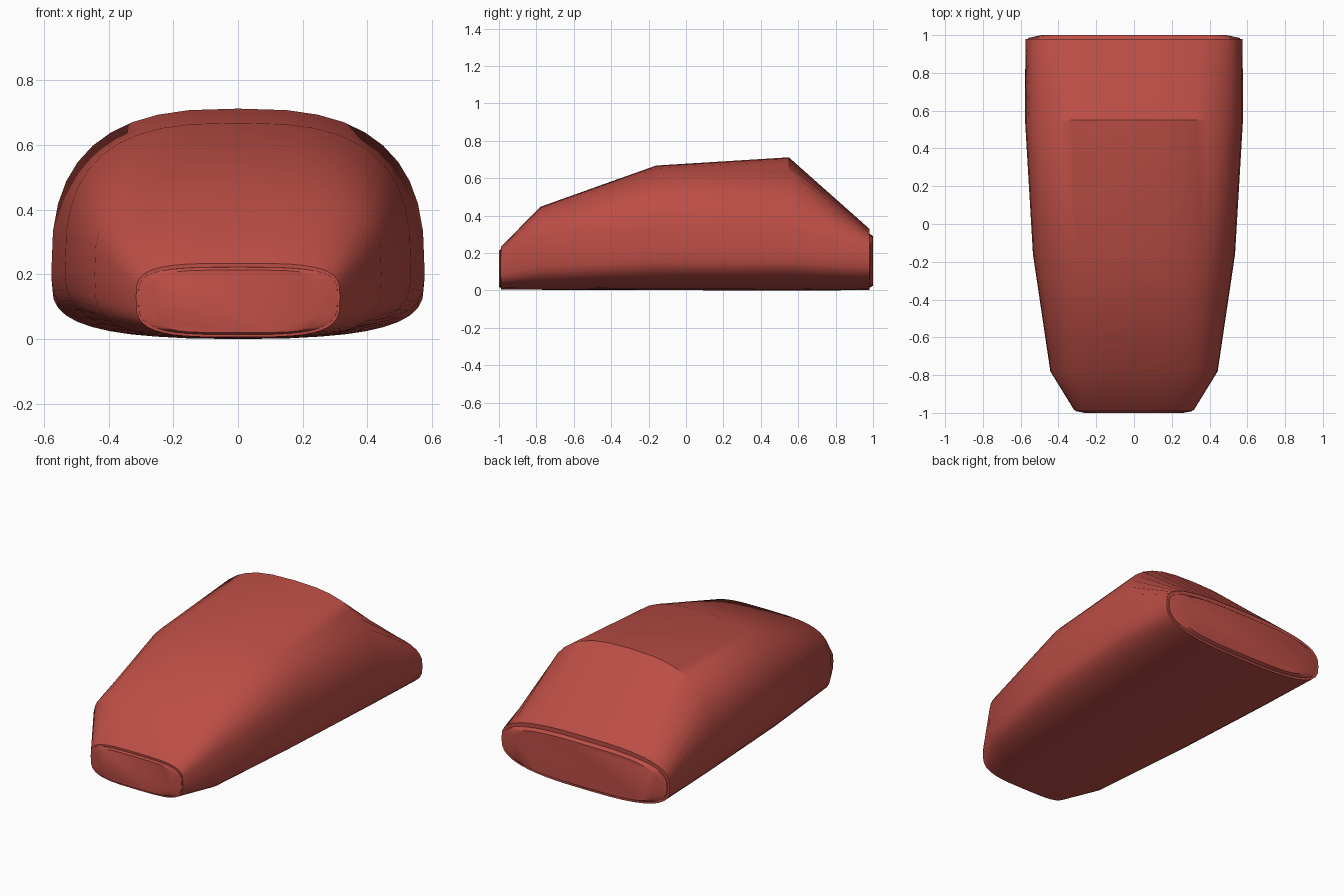
import bpy, bmesh
from math import cos, sin, pi, copysign, radians

if "Cube" in bpy.data.objects:
    bpy.data.objects.remove(bpy.data.objects["Cube"])

SEG = 40


def section(y, half_w, bottom, top, mid, n):
    """Rounded cross-section, widest at height mid."""
    pts = []
    for i in range(SEG):
        a = 2 * pi * i / SEG
        c, s = cos(a), sin(a)
        x = half_w * copysign(abs(c) ** (2 / n), c)
        h = (top - mid) if s > 0 else (mid - bottom)
        pts.append((x, y, mid + h * copysign(abs(s) ** (2 / n), s)))
    return pts


def loft(name, stations, mat):
    bm = bmesh.new()
    rings = [[bm.verts.new(p) for p in section(*s)] for s in stations]
    for a, b in zip(rings, rings[1:]):
        for i in range(SEG):
            j = (i + 1) % SEG
            bm.faces.new((a[i], a[j], b[j], b[i]))
    bm.faces.new(rings[0])
    bm.faces.new(rings[-1])
    bmesh.ops.recalc_face_normals(bm, faces=bm.faces)
    me = bpy.data.meshes.new(name)
    bm.to_mesh(me)
    bm.free()
    me.materials.append(mat)
    ob = bpy.data.objects.new(name, me)
    bpy.context.collection.objects.link(ob)
    bpy.ops.object.select_all(action='DESELECT')
    ob.select_set(True)
    bpy.context.view_layer.objects.active = ob
    bpy.ops.object.shade_smooth_by_angle(angle=radians(38))
    return ob


red = bpy.data.materials.new("red_shell")
red.diffuse_color = (0.50, 0.075, 0.06, 1)
red.use_nodes = True
red.node_tree.nodes["Principled BSDF"].inputs["Base Color"].default_value = red.diffuse_color

# main shell: y, half width, bottom, top, widest height, squareness
loft("shell", [
    (-0.988, 0.315, 0.006, 0.234, 0.13, 3.6),
    (-0.78, 0.443, 0.004, 0.447, 0.20, 3.6),
    (-0.16, 0.535, 0.002, 0.668, 0.21, 2.85),
    (0.55, 0.577, 0.0, 0.712, 0.20, 2.75),
    (0.98, 0.575, 0.002, 0.33, 0.17, 2.9),
], red)

# slightly domed end caps
loft("front_cap", [
    (-0.97, 0.31, 0.014, 0.224, 0.13, 3.6),
    (-0.991, 0.308, 0.014, 0.222, 0.13, 3.6),
    (-1.0, 0.26, 0.02, 0.213, 0.125, 4.5),
], red)
loft("back_cap", [
    (0.96, 0.565, 0.014, 0.31, 0.17, 2.9),
    (0.985, 0.56, 0.016, 0.302, 0.17, 2.9),
    (1.0, 0.49, 0.026, 0.29, 0.165, 3.5),
], red)
